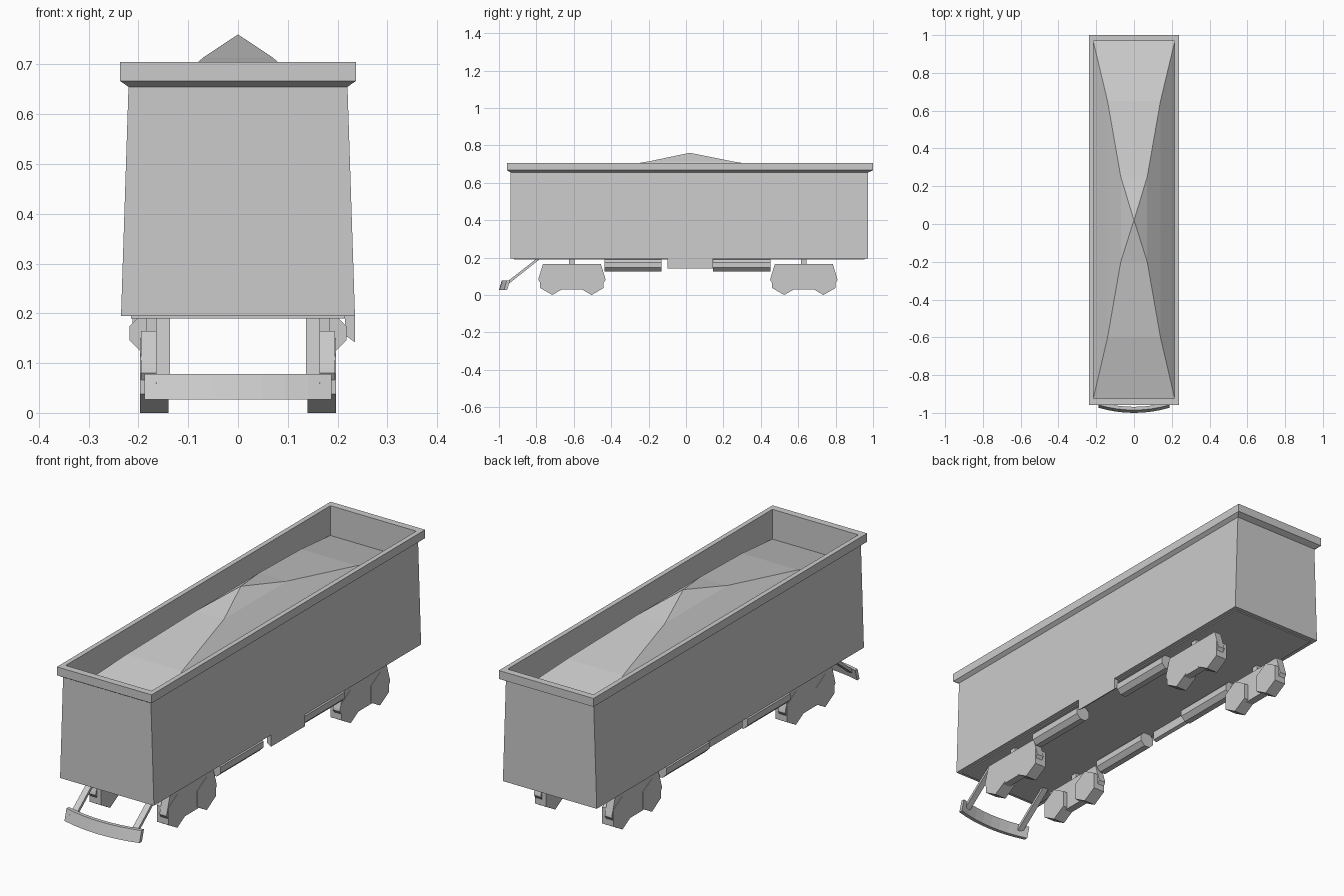
import bpy, bmesh, math
from mathutils import Matrix, Vector

if "Cube" in bpy.data.objects:
    bpy.data.objects.remove(bpy.data.objects["Cube"])


def finish(name, bm):
    bmesh.ops.recalc_face_normals(bm, faces=bm.faces)
    mesh = bpy.data.meshes.new(name)
    bm.to_mesh(mesh)
    bm.free()
    ob = bpy.data.objects.new(name, mesh)
    bpy.context.collection.objects.link(ob)
    return ob


def loft(name, rings, cap_start=True, cap_end=True):
    bm = bmesh.new()
    loops = [[bm.verts.new(p) for p in ring] for ring in rings]
    for a, b in zip(loops, loops[1:]):
        n = len(a)
        for i in range(n):
            bm.faces.new((a[i], a[(i + 1) % n], b[(i + 1) % n], b[i]))
    if cap_start:
        bm.faces.new(loops[0])
    if cap_end:
        bm.faces.new(loops[-1])
    return finish(name, bm)


def rect(hx, y0, y1, z):
    return [(-hx, y0, z), (hx, y0, z), (hx, y1, z), (-hx, y1, z)]


def extrude_x(name, profile, x0, x1):
    return loft(name, [[(x, y, z) for y, z in profile] for x in (x0, x1)])


def extrude_y(name, profile, y0, y1):
    return loft(name, [[(x, y, z) for x, z in profile] for y in (y0, y1)])


def ngon(u, v, r, n, turn):
    return [(u + r * math.cos(turn + 2 * math.pi * i / n),
             v + r * math.sin(turn + 2 * math.pi * i / n)) for i in range(n)]


def side_x(side, a, b):
    return (side * a, side * b)


# Open wagon body with overhanging rim and inner walls
loft("wagon_body", [
    rect(.235, -.937, .974, .195),
    rect(.220, -.937, .974, .655),
    rect(.237, -.957, 1.0, .667),
    rect(.237, -.957, 1.0, .705),
    rect(.215, -.925, .968, .705),
    rect(.215, -.925, .968, .565),
], cap_end=False)

# Heaped load rising to a point
loft("load_heap", [
    rect(.216, -.926, .969, .570),
    rect(.140, -.600, .650, .650),
    rect(.070, -.200, .250, .714),
    rect(.0005, .0195, .0205, .760),
], cap_start=False)

# Thin underframe plate
loft("underframe", [rect(.215, -.92, .955, .19), rect(.215, -.92, .955, .197)])

for side, label in ((-1, "left"), (1, "right")):
    # Bogies: side frame, pivot post and two six-sided wheels
    for end, yc in (("front", -.61), ("rear", .63)):
        half = [(.145, .03), (.18, .08), (.178, .09), (.155, .165)]
        frame = [(yc + y, z) for y, z in half] + [(yc - y, z) for y, z in reversed(half)]
        tag = f"{end}_{label}"
        extrude_x("bogie_frame_" + tag, frame, *side_x(side, .16, .195))
        post = [(yc - .015, .16), (yc + .015, .16), (yc + .015, .197), (yc - .015, .197)]
        extrude_x("bogie_post_" + tag, post, *side_x(side, .165, .185))
        for dy in (-.105, .105):
            extrude_x("wheel_" + tag, ngon(yc + dy, .075, .075, 6, math.pi / 2),
                      *side_x(side, .14, .197))

    # Eight-sided tanks under the floor
    for end, y0, y1 in (("front", -.435, -.13), ("rear", .145, .452)):
        extrude_y(f"tank_{end}_{label}", ngon(side * .184, .16, .037, 8, math.pi / 8), y0, y1)

    # Bumper arms sloping down to the front
    arm = [(-.795, .197), (-.775, .197), (-.96, .05), (-.97, .06)]
    extrude_x("bumper_arm_" + label, arm, *side_x(side, .137, .165))

# Skirts in the middle: wedge on the right, thin plate on the left
extrude_y("skirt_right", [(.215, .195), (.235, .195), (.235, .142), (.215, .156)], -.10, .145)
extrude_y("skirt_left", [(-.212, .195), (-.195, .195), (-.195, .15), (-.212, .145)], -.10, .145)

# Curved bumper bar, leaning back at the top
sections = []
for i in range(9):
    x = -.188 + .376 * i / 8
    bow = .027 * (x / .188) ** 2
    sections.append([(x, -1.0 + bow, .027), (x, -.983 + bow, .027),
                     (x, -.968 + bow, .078), (x, -.985 + bow, .078)])
loft("bumper_bar", sections)
